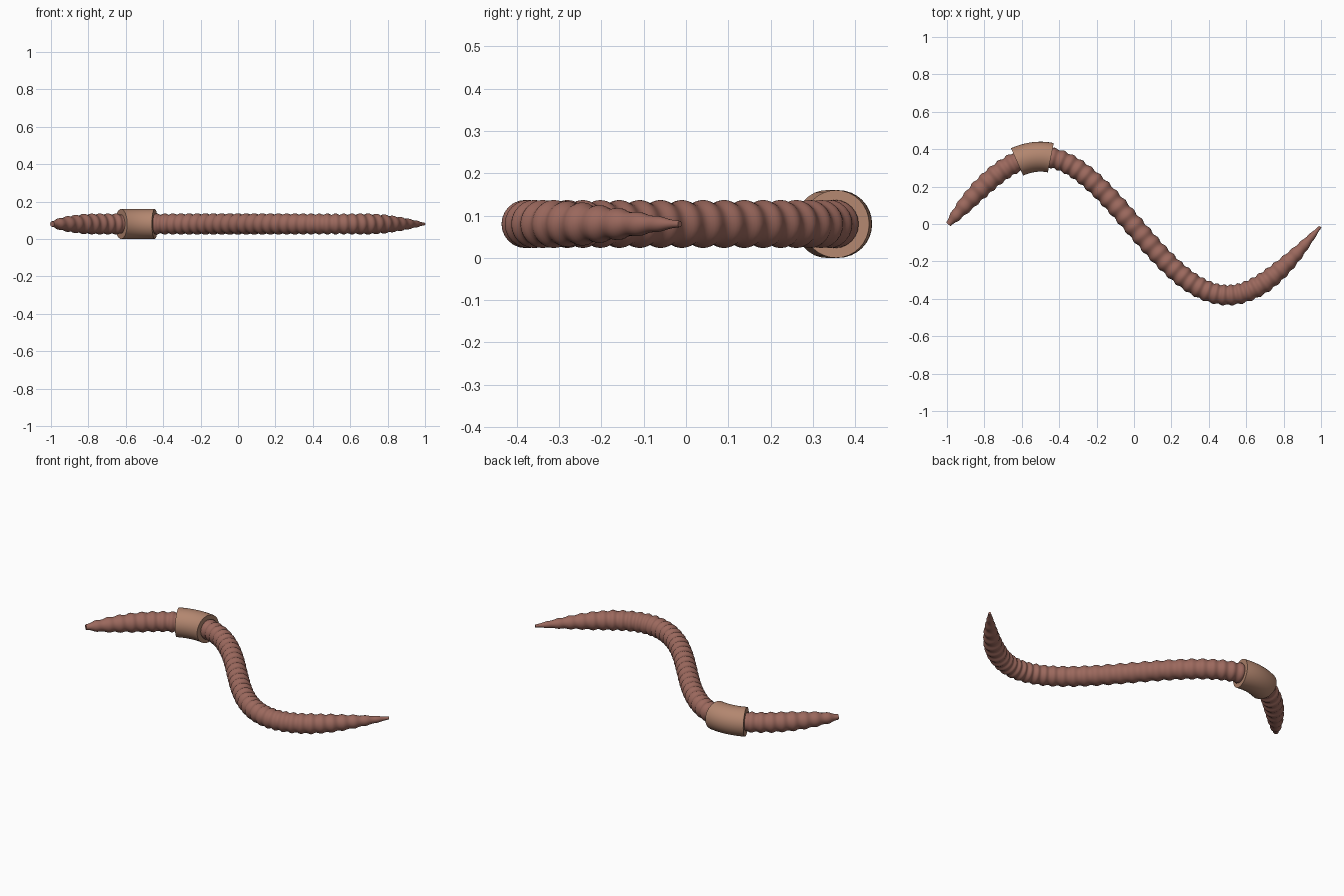
import bpy, bmesh, math
from mathutils import Vector

if "Cube" in bpy.data.objects:
    bpy.data.objects.remove(bpy.data.objects["Cube"])

AMP, OFF, Z = 0.37, -0.01, 0.08
RINGS = 46


def material(name, rgb):
    m = bpy.data.materials.new(name)
    m.diffuse_color = (*rgb, 1)
    m.use_nodes = True
    m.node_tree.nodes["Principled BSDF"].inputs["Base Color"].default_value = m.diffuse_color
    return m


def interp(pts, x):
    for (x0, r0), (x1, r1) in zip(pts, pts[1:]):
        if x <= x1:
            return r0 + (r1 - r0) * (x - x0) / (x1 - x0)
    return pts[-1][1]


def sweep(name, x0, x1, steps, radius, mat, sides=24):
    """Round tube along the sine path with a radius that varies with x."""
    bm = bmesh.new()
    rings = []
    for i in range(steps + 1):
        x = x0 + (x1 - x0) * i / steps
        c = Vector((x, -AMP * math.sin(math.pi * x) + OFF, Z))
        n = Vector((AMP * math.pi * math.cos(math.pi * x), 1, 0)).normalized()
        r = radius(x)
        ring = []
        for k in range(sides):
            a = 2 * math.pi * k / sides
            ring.append(bm.verts.new(c + n * r * math.cos(a) + Vector((0, 0, r * math.sin(a)))))
        rings.append(ring)
    for a, b in zip(rings, rings[1:]):
        for k in range(sides):
            j = (k + 1) % sides
            bm.faces.new((a[k], a[j], b[j], b[k]))
    bm.faces.new(rings[0])
    bm.faces.new(rings[-1])
    bmesh.ops.recalc_face_normals(bm, faces=bm.faces)
    me = bpy.data.meshes.new(name)
    bm.to_mesh(me)
    bm.free()
    me.materials.append(mat)
    ob = bpy.data.objects.new(name, me)
    bpy.context.collection.objects.link(ob)
    bpy.context.view_layer.objects.active = ob
    ob.select_set(True)
    bpy.ops.object.shade_smooth_by_angle(angle=math.radians(50))
    ob.select_set(False)


# Tapered body outline: (x, radius)
TAPER = [(-1, 0.011), (-0.96, 0.028), (-0.9, 0.042), (-0.82, 0.051), (-0.75, 0.053),
         (0.7, 0.053), (0.78, 0.048), (0.86, 0.037), (0.93, 0.023), (1, 0.006)]


def body_radius(x):
    return interp(TAPER, x) * (1 + 0.075 * math.cos(math.pi * RINGS * x))


# Ringed body
sweep("worm_body", -0.993, 0.996, RINGS * 8, body_radius,
      material("body_skin", (0.33, 0.14, 0.11)))
# Smooth saddle band
sweep("saddle_band", -0.625, -0.445, 12, lambda x: 0.08,
      material("band_skin", (0.45, 0.24, 0.16)), 32)
